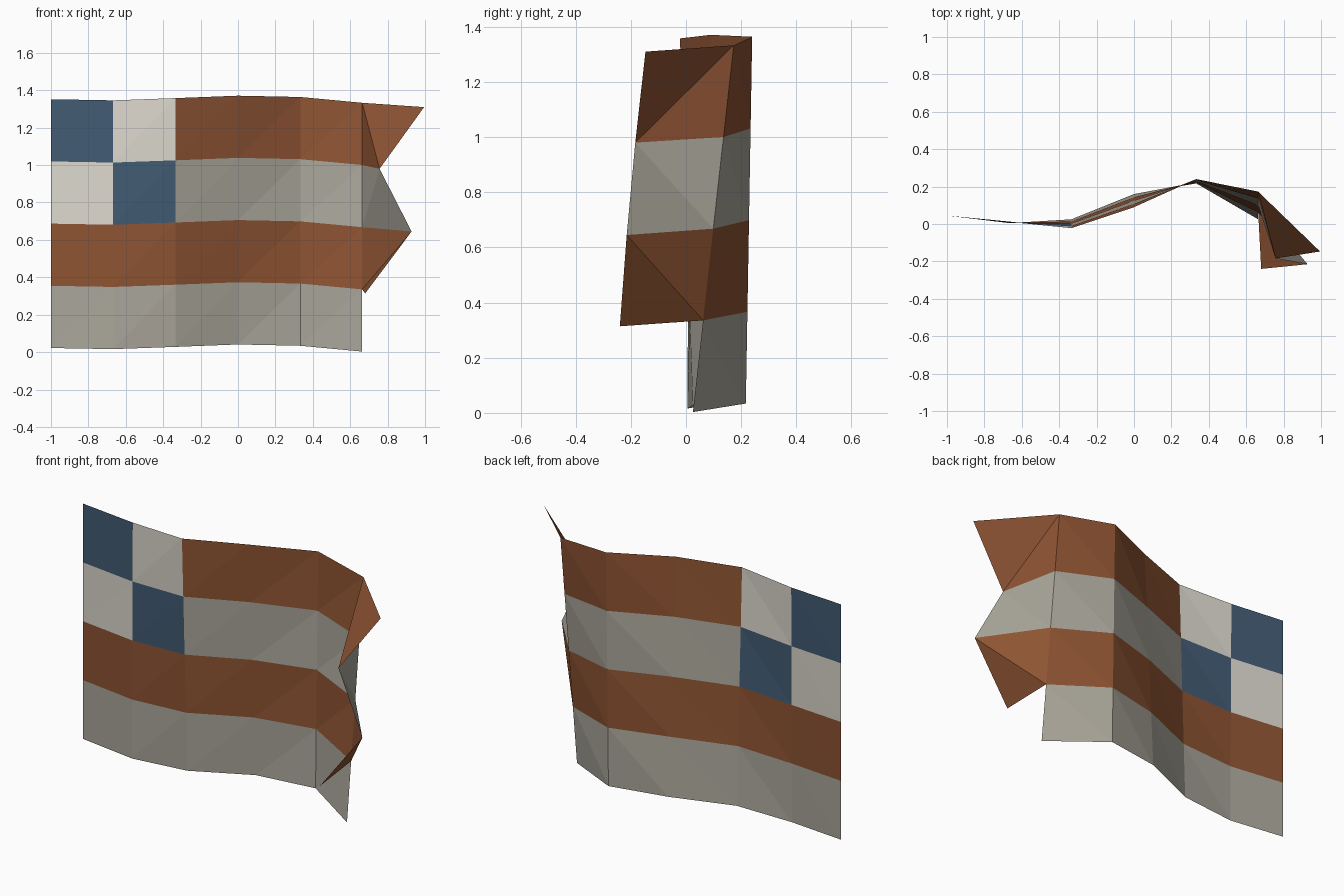
import bpy
import bmesh

cube = bpy.data.objects.get("Cube")
if cube:
    bpy.data.objects.remove(cube, do_unlink=True)


def make_material(name, rgb):
    mat = bpy.data.materials.new(name)
    mat.use_nodes = True
    color = (*rgb, 1.0)
    mat.diffuse_color = color
    bsdf = mat.node_tree.nodes["Principled BSDF"]
    bsdf.inputs["Base Color"].default_value = color
    bsdf.inputs["Roughness"].default_value = 0.9
    return mat


RUST, GREY, WHITE, BLUE = range(4)
materials = [
    make_material("rust_cloth", (0.27, 0.088, 0.033)),
    make_material("grey_cloth", (0.40, 0.38, 0.325)),
    make_material("pale_cloth", (0.72, 0.69, 0.62)),
    make_material("blue_cloth", (0.055, 0.105, 0.175)),
]

ROWS = 4
STRIPE = 0.3325  # height of one stripe

# Each fold of the cloth: x, y at the bottom, y at the top, z at the bottom
folds = [
    (-1.0, 0.045, 0.045, 0.022),
    (-0.667, 0.005, 0.013, 0.016),
    (-0.335, 0.025, -0.022, 0.028),
    (0.0, 0.16, 0.09, 0.041),
    (0.333, 0.217, 0.24, 0.034),
    (0.664, 0.025, 0.173, 0.003),
]


def fold_point(fold, row):
    x, y_low, y_high, z = fold
    return (x, y_low + (y_high - y_low) * row / ROWS, z + STRIPE * row)


def stripe_color(row):
    return GREY if row % 2 == 0 else RUST


def cloth_color(col, row):
    # checkered corner patch at the upper hoist, plain stripes elsewhere
    if col < 2 and row >= 2:
        return BLUE if (col + row) % 2 else WHITE
    return stripe_color(row)


def add_quad(bm, low_l, low_r, high_r, high_l, color, flip=False):
    """Split a cell into two flat triangles along the chosen diagonal."""
    if flip:
        tris = [(low_l, low_r, high_l), (low_r, high_r, high_l)]
    else:
        tris = [(low_l, low_r, high_r), (low_l, high_r, high_l)]
    for tri in tris:
        bm.faces.new(tri).material_index = color


def finish(bm, name):
    mesh = bpy.data.meshes.new(name)
    bm.to_mesh(mesh)
    bm.free()
    for mat in materials:
        mesh.materials.append(mat)
    obj = bpy.data.objects.new(name, mesh)
    bpy.context.collection.objects.link(obj)
    return obj


# Main waving cloth
bm = bmesh.new()
grid = [[bm.verts.new(fold_point(f, r)) for r in range(ROWS + 1)] for f in folds]
for c in range(len(folds) - 1):
    for r in range(ROWS):
        add_quad(bm, grid[c][r], grid[c + 1][r], grid[c + 1][r + 1],
                 grid[c][r + 1], cloth_color(c, r))
finish(bm, "flag_cloth")

# Ragged free end: the lowest stripe is torn away
tips = [(0.68, -0.24, 0.314), (0.928, -0.215, 0.645),
        (0.757, -0.184, 0.98), (0.995, -0.147, 1.31)]
bm = bmesh.new()
inner = [bm.verts.new(fold_point(folds[-1], r)) for r in range(1, ROWS + 1)]
outer = [bm.verts.new(p) for p in tips]
for i in range(ROWS - 1):
    add_quad(bm, inner[i], outer[i], outer[i + 1], inner[i + 1],
             stripe_color(i + 1), flip=(i == ROWS - 2))
finish(bm, "torn_end")
